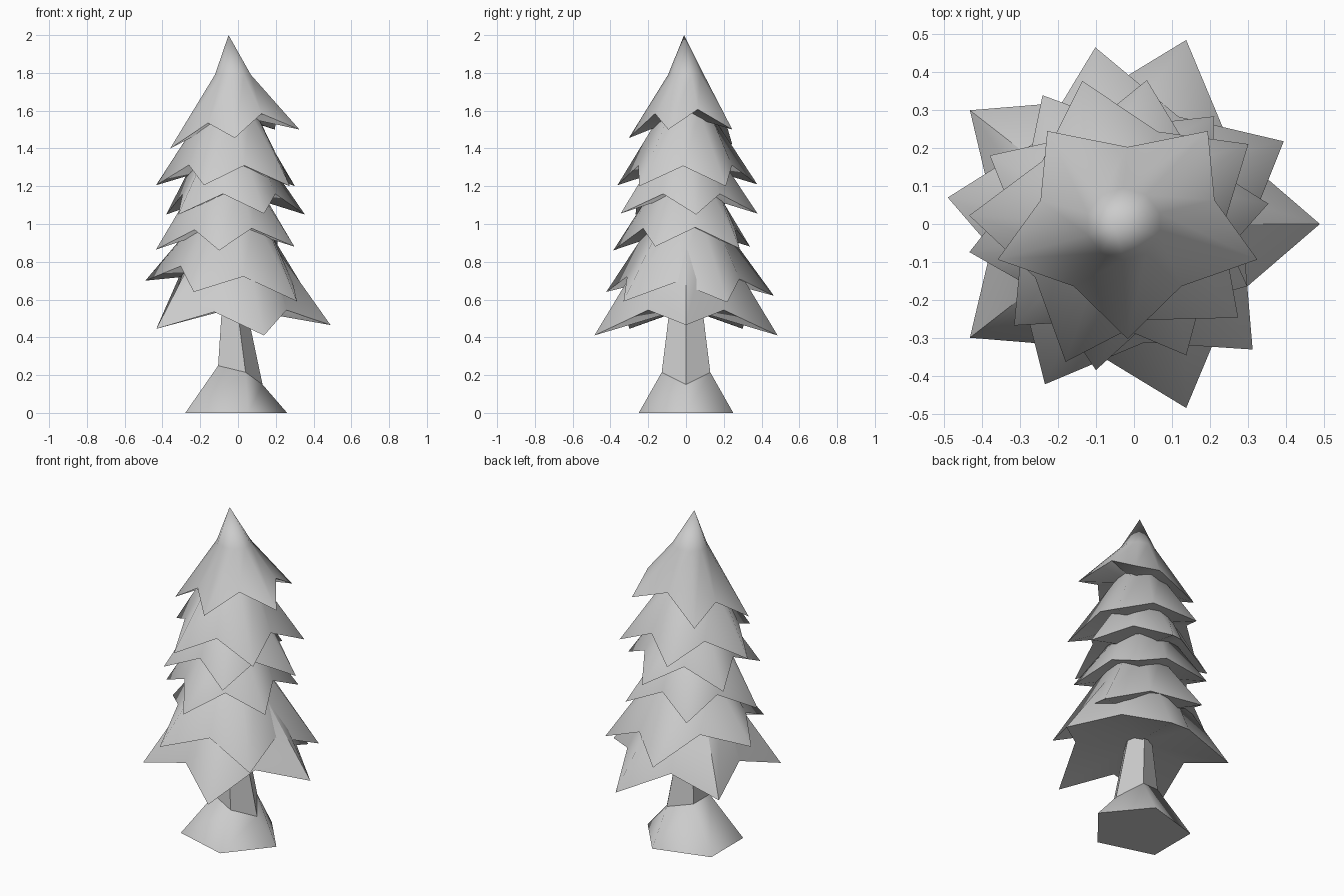
import bpy, bmesh
from math import cos, sin, radians

if "Cube" in bpy.data.objects:
    bpy.data.objects.remove(bpy.data.objects["Cube"])


def ring(bm, cx, rx, ry, zs, start=0.0):
    """Ring of vertices around (cx, 0), one for every height in zs."""
    n = len(zs)
    angles = [radians(start + 360 * i / n) for i in range(n)]
    return [bm.verts.new((cx + rx * cos(a), ry * sin(a), z)) for a, z in zip(angles, zs)]


def bridge(bm, low, high):
    n = len(low)
    for i in range(n):
        j = (i + 1) % n
        bm.faces.new((low[i], low[j], high[j], high[i]))


def fan(bm, loop, co):
    v = bm.verts.new(co)
    for i in range(len(loop)):
        bm.faces.new((loop[i], loop[(i + 1) % len(loop)], v))


def finish(bm, name, smooth_angle=None):
    bmesh.ops.recalc_face_normals(bm, faces=bm.faces)
    mesh = bpy.data.meshes.new(name)
    bm.to_mesh(mesh)
    bm.free()
    ob = bpy.data.objects.new(name, mesh)
    bpy.context.collection.objects.link(ob)
    if smooth_angle:
        bpy.ops.object.select_all(action='DESELECT')
        ob.select_set(True)
        bpy.context.view_layer.objects.active = ob
        bpy.ops.object.shade_smooth_by_angle(angle=radians(smooth_angle))
    return ob


def branch_tier(name, cx, rx, ry, start, tips, neck_r, neck_z, apex):
    """Five-pointed skirt: drooping tips with raised notches between them."""
    bm = bmesh.new()
    n = len(tips)
    rim = []
    for i, z in enumerate(tips):
        a = radians(start + 72 * i)
        b = a + radians(36)
        notch_z = (z + tips[(i + 1) % n]) / 2 + 0.107
        rim.append(bm.verts.new((cx + rx * cos(a), ry * sin(a), z)))
        rim.append(bm.verts.new((cx + 0.67 * rx * cos(b), 0.67 * ry * sin(b), notch_z)))
    neck = ring(bm, cx - 0.01, neck_r, neck_r * 0.95, [neck_z] * 10, start)
    bridge(bm, rim, neck)
    fan(bm, neck, apex)
    # closed underside
    fan(bm, rim, (cx, 0, sum(tips) / n + 0.12))
    finish(bm, name, 60)


# branch tiers, bottom to top: centre x, radii, first tip angle, tip heights
tiers = [
    (-0.02, 0.51, 0.51, 0, (0.465, 0.41, 0.445, 0.445, 0.41), 0.19, 0.93),
    (-0.024, 0.472, 0.472, 27.5, (0.585, 0.62, 0.70, 0.64, 0.59), 0.17, 1.04),
    (-0.053, 0.388, 0.388, -25, (0.88, 0.87, 0.88, 0.865, 0.86), 0.17, 1.21),
    (-0.034, 0.392, 0.385, 8, (1.05, 1.055, 1.05, 1.05, 1.055), 0.16, 1.40),
    (-0.035, 0.40, 0.39, 32.7, (1.20, 1.21, 1.205, 1.205, 1.20), 0.14, 1.59),
]
for i, (cx, rx, ry, start, tips, nr, nz) in enumerate(tiers):
    branch_tier(f"branch_tier_{i + 1}", cx, rx, ry, start, tips, nr, nz, (cx, 0, nz + 0.08))
branch_tier("tree_top", -0.017, 0.36, 0.303, -90,
            (1.455, 1.50, 1.50, 1.42, 1.40), 0.1, 1.79, (-0.05, -0.01, 2.0))

# five-sided trunk
collar = [0.15, 0.215, 0.25, 0.25, 0.215]
bm = bmesh.new()
low = ring(bm, 0, 0.13, 0.135, collar)
high = ring(bm, -0.03, 0.065, 0.085, [0.6] * 5)
bridge(bm, low, high)
bm.faces.new(high)
bm.faces.new(low)
finish(bm, "trunk")

# flared root base
bm = bmesh.new()
foot = ring(bm, -0.038, 0.298, 0.263, [0] * 5)
top = ring(bm, 0, 0.13, 0.135, collar)
bridge(bm, foot, top)
bm.faces.new(foot)
bm.faces.new(top)
finish(bm, "root_base", 75)
